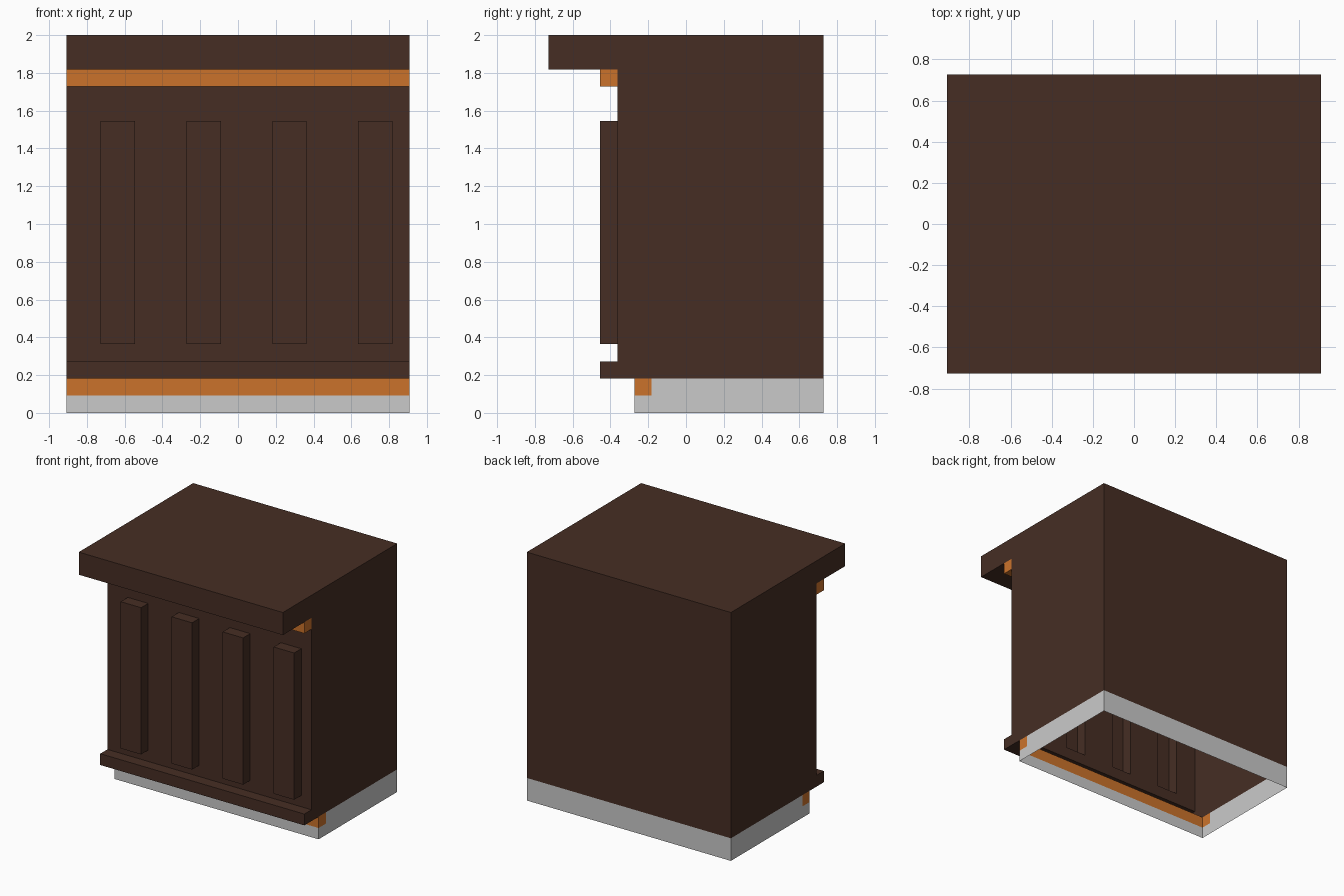
import bpy

if "Cube" in bpy.data.objects:
    bpy.data.objects.remove(bpy.data.objects["Cube"])

U = 1 / 11  # everything sits on a grid of 1/11 unit


def material(name, rgb):
    m = bpy.data.materials.new(name)
    m.diffuse_color = (*rgb, 1)
    m.use_nodes = True
    m.node_tree.nodes["Principled BSDF"].inputs["Base Color"].default_value = m.diffuse_color
    return m


brown = material("dark_wood", (0.061, 0.027, 0.0175))
orange = material("orange_trim", (0.60, 0.171, 0.024))
grey = material("light_grey", (0.59, 0.59, 0.59))


def make(name, verts, faces, mat):
    mesh = bpy.data.meshes.new(name)
    mesh.from_pydata([[c * U for c in v] for v in verts], [], faces)
    mesh.materials.append(mat)
    obj = bpy.data.objects.new(name, mesh)
    bpy.context.collection.objects.link(obj)


def shell(name, outline, skip, mat, x0=-10, x1=10):
    """Sweep a side outline (y, z) along x with end caps; skipped edges stay open."""
    n = len(outline)
    verts = [(x, y, z) for x in (x0, x1) for y, z in outline]
    faces = [tuple(reversed(range(n))), tuple(range(n, 2 * n))]
    for i in range(n):
        if i not in skip:
            j = (i + 1) % n
            faces.append((i, j, n + j, n + i))
    make(name, verts, faces, mat)


# Overhanging top
shell("counter_top", [(8, 20), (8, 22), (-8, 22), (-8, 20), (-5, 20)], {4}, brown)
# Trim below the top
shell("upper_trim", [(-4, 20), (-5, 20), (-5, 19), (-4, 19)], {0, 3}, orange)
# Hollow body with the front ledge, open below
shell("body", [(8, 2), (8, 20), (-4, 20), (-4, 19), (-4, 3), (-5, 3), (-5, 2), (-3, 2)],
      {1, 2, 3, 7}, brown)
# Hollow base, open below
shell("base", [(8, 0), (8, 2), (-2, 2), (-2, 1), (-3, 1), (-3, 0)], {1, 2, 3, 5}, grey)
# Trim along the front of the base
shell("base_trim", [(-2, 2), (-3, 2), (-3, 1), (-2, 1)], {0, 2, 3}, orange)

# Front panel with openings behind the slats
xs = [-10, -8, -6, -3, -1, 2, 4, 7, 9, 10]
zs = [3, 4, 17, 19]
nx = len(xs)
verts = [(x, -4, z) for z in zs for x in xs]
faces = [(r * nx + c, r * nx + c + 1, (r + 1) * nx + c + 1, (r + 1) * nx + c)
         for r in range(3) for c in range(nx - 1) if not (r == 1 and c % 2 == 1)]
make("front_panel", verts, faces, brown)

# Raised slats, hollow from behind
for k in range(4):
    x = -8 + 5 * k
    shell(f"slat_{k + 1}", [(-4, 17), (-5, 17), (-5, 4), (-4, 4)], {3}, brown, x, x + 2)
